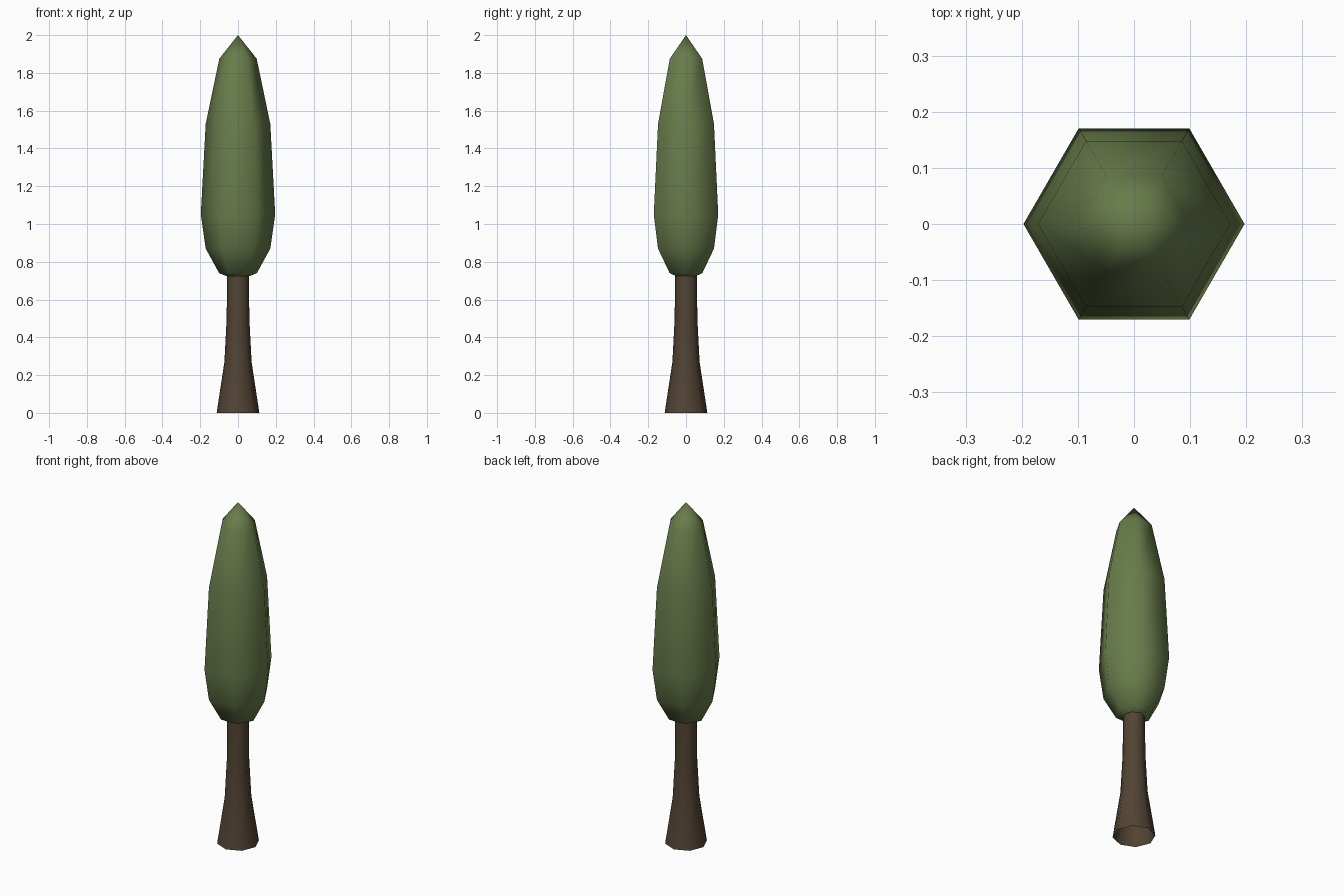
import bpy, bmesh
from math import cos, sin, tau

if "Cube" in bpy.data.objects:
    bpy.data.objects.remove(bpy.data.objects["Cube"])


def material(name, color):
    m = bpy.data.materials.new(name)
    m.diffuse_color = (*color, 1)
    m.use_nodes = True
    m.node_tree.nodes["Principled BSDF"].inputs["Base Color"].default_value = m.diffuse_color
    return m


def lathe(name, profile, sides, mat):
    """Revolve (radius, z) points; a zero radius makes a single tip."""
    bm = bmesh.new()
    rings = []
    for r, z in profile:
        n = sides if r > 0 else 1
        rings.append([bm.verts.new((r * cos(tau * i / sides), r * sin(tau * i / sides), z))
                      for i in range(n)])
    for a, b in zip(rings, rings[1:]):
        for i in range(sides):
            j = (i + 1) % sides
            corners = [a[i % len(a)], a[j % len(a)], b[j % len(b)], b[i % len(b)]]
            face = bm.faces.new(list(dict.fromkeys(corners)))
            face.smooth = True
    bm.normal_update()
    mesh = bpy.data.meshes.new(name)
    bm.to_mesh(mesh)
    bm.free()
    mesh.materials.append(mat)
    ob = bpy.data.objects.new(name, mesh)
    bpy.context.collection.objects.link(ob)
    return ob


# Flared eight-sided trunk, open underneath
lathe("trunk", [(0.113, 0), (0.072, 0.27), (0.060, 0.50), (0.058, 0.76)],
      8, material("bark", (0.085, 0.057, 0.035)))

# Tall six-sided crown
lathe("foliage", [(0, 0.70), (0.10, 0.74), (0.171, 0.87), (0.197, 1.05),
                  (0.171, 1.53), (0.099, 1.875), (0, 2.0)],
      6, material("leaves", (0.14, 0.20, 0.07)))
